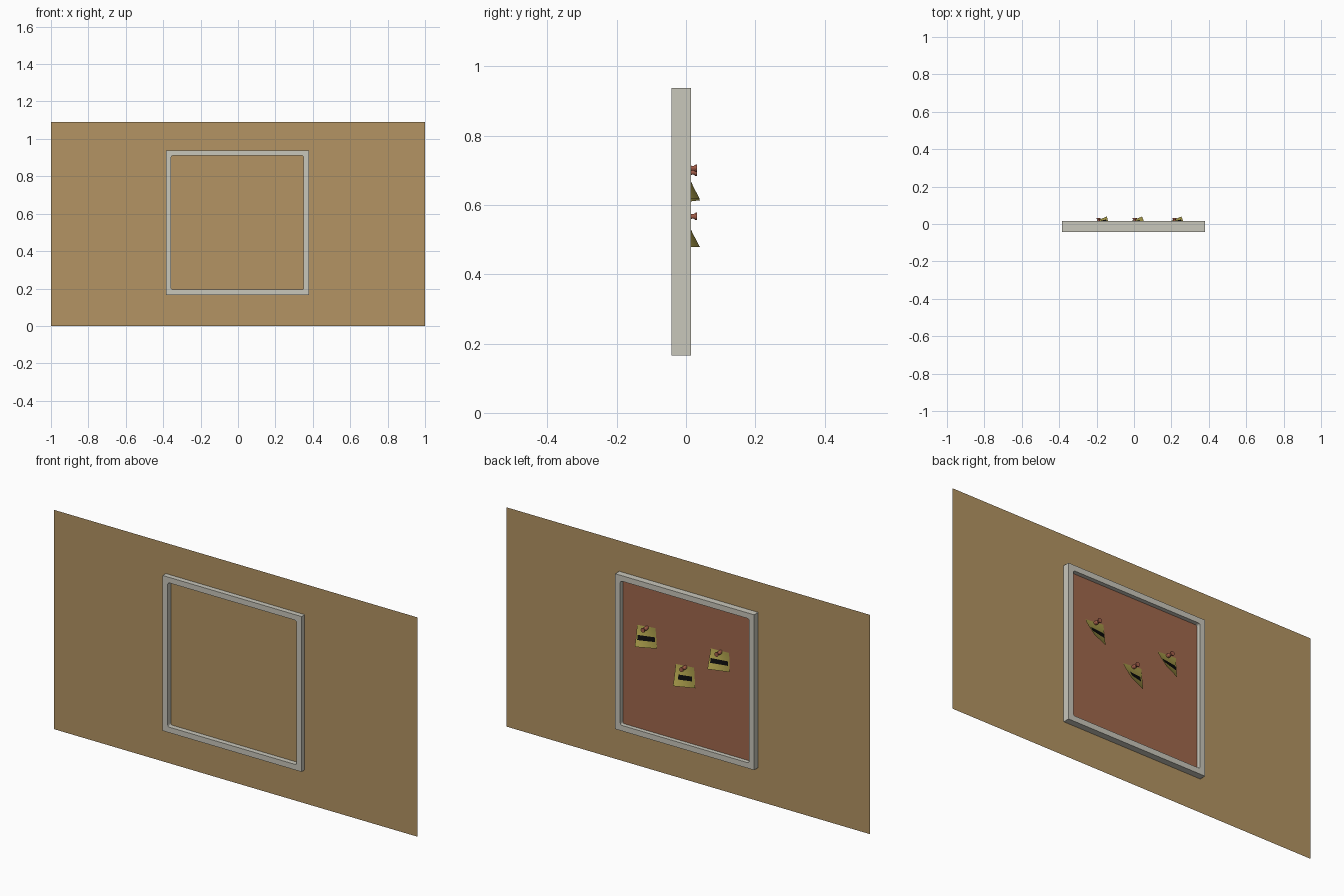
import bpy, bmesh, math
from mathutils import Vector

if "Cube" in bpy.data.objects:
    bpy.data.objects.remove(bpy.data.objects["Cube"])


def mat(name, r, g, b):
    def lin(c):
        c /= 255
        return c / 12.92 if c < 0.04045 else ((c + 0.055) / 1.055) ** 2.4
    m = bpy.data.materials.new(name)
    m.diffuse_color = (lin(r), lin(g), lin(b), 1)
    m.use_nodes = True
    m.node_tree.nodes["Principled BSDF"].inputs["Base Color"].default_value = m.diffuse_color
    return m


TAN = mat("wall tan", 179, 148, 99)
GREY = mat("frame grey", 201, 199, 187)
CORK = mat("cork brown", 160, 104, 77)
YELLOW = mat("paper yellow", 165, 152, 72)
RED = mat("pin red", 165, 95, 75)
BLACK = mat("ink black", 10, 10, 10)


def finish(name, bm, material, smooth=False):
    me = bpy.data.meshes.new(name)
    bm.to_mesh(me)
    bm.free()
    me.materials.append(material)
    for p in me.polygons:
        p.use_smooth = smooth
    ob = bpy.data.objects.new(name, me)
    bpy.context.collection.objects.link(ob)
    return ob


def panel(name, x0, x1, z0, z1, y, material):
    # upright sheet facing the back (+y)
    bm = bmesh.new()
    bm.faces.new([bm.verts.new(c) for c in
                  ((x0, y, z0), (x0, y, z1), (x1, y, z1), (x1, y, z0))])
    return finish(name, bm, material)


def frame(name, x0, x1, z0, z1, y0, y1, width, radius):
    # square outside, rounded inside corners
    outer, inner = [], []
    for i, (cx, cz, sx, sz) in enumerate(((x1, z1, 1, 1), (x0, z1, -1, 1),
                                          (x0, z0, -1, -1), (x1, z0, 1, -1))):
        for k in range(4):
            a = math.radians(90 * i + 30 * k)
            outer.append((cx, cz))
            inner.append((cx - sx * (width + radius) + radius * math.cos(a),
                          cz - sz * (width + radius) + radius * math.sin(a)))
    bm = bmesh.new()
    rings = [[bm.verts.new((x, y, z)) for x, z in loop]
             for loop, y in ((outer, y0), (outer, y1), (inner, y1), (inner, y0))]
    n = len(outer)
    for r in range(4):
        a, b = rings[r], rings[(r + 1) % 4]
        for i in range(n):
            j = (i + 1) % n
            bm.faces.new((a[i], a[j], b[j], b[i]))
    bmesh.ops.remove_doubles(bm, verts=bm.verts, dist=1e-5)
    bmesh.ops.recalc_face_normals(bm, faces=bm.faces)
    return finish(name, bm, GREY)


def curled(name, x, z, angle, w, h, t0, t1, v0, v1, lift, material):
    # part of a note sheet: t runs across (-x to +x), v runs down; one corner curls out
    bm = bmesh.new()
    nt, nv = 6, 8
    grid = []
    for j in range(nv + 1):
        row = []
        for i in range(nt + 1):
            t = t0 + (t1 - t0) * i / nt
            v = v0 + (v1 - v0) * j / nv
            bend = v ** 1.15 * (0.05 + 0.95 * t)
            lx = (t - 0.5) * w - 0.008 * bend
            lz = -v * h + 0.009 * bend
            row.append(bm.verts.new((
                x + lx * math.cos(angle) - lz * math.sin(angle),
                -0.002 + 0.042 * bend + lift,
                z + lx * math.sin(angle) + lz * math.cos(angle))))
        grid.append(row)
    for j in range(nv):
        for i in range(nt):
            bm.faces.new((grid[j][i], grid[j][i + 1],
                          grid[j + 1][i + 1], grid[j + 1][i]))
    bmesh.ops.recalc_face_normals(bm, faces=bm.faces)
    bm.normal_update()
    if sum(f.normal.y for f in bm.faces) < 0:
        bmesh.ops.reverse_faces(bm, faces=bm.faces)
    return finish(name, bm, material, True)


def pin(name, x, z):
    # turned push pin, axis along y
    profile = ((0, -0.004), (0.009, -0.004), (0.009, 0.012), (0.007, 0.017),
               (0.007, 0.022), (0.011, 0.028), (0.011, 0.032), (0, 0.032))
    bm = bmesh.new()
    vs = [bm.verts.new((x + r, y, z)) for r, y in profile]
    es = [bm.edges.new(p) for p in zip(vs, vs[1:])]
    bmesh.ops.spin(bm, geom=vs + es, cent=(x, 0, z), axis=(0, 1, 0),
                   angle=2 * math.pi, steps=14)
    bmesh.ops.remove_doubles(bm, verts=bm.verts, dist=1e-5)
    bmesh.ops.recalc_face_normals(bm, faces=bm.faces)
    return finish(name, bm, RED)


# wall, cork and frame
panel("wall", -1, 1, 0, 1.09, -0.017, TAN)
panel("cork_sheet", -0.37, 0.365, 0.18, 0.925, -0.006, CORK)
frame("board_frame", -0.385, 0.379, 0.166, 0.938, -0.042, 0.015, 0.0275, 0.01)

# notes: x, top z, tilt, height, ink strip start and end
notes = ((0.220, 0.712, -0.10, 0.100, 0.06, 0.92),
         (0.008, 0.573, -0.08, 0.100, 0.13, 0.80),
         (-0.185, 0.700, -0.04, 0.094, 0.06, 0.92))
for i, (x, z, a, h, s0, s1) in enumerate(notes, 1):
    curled(f"note_{i}", x, z, a, 0.102, h, 0, 1, 0, 1, 0, YELLOW)
    curled(f"ink_strip_{i}", x, z, a, 0.102, h, s0, s1, 0.45, 0.68, 0.0015, BLACK)
    pin(f"push_pin_{i}", x - 0.004, z - 0.006)
